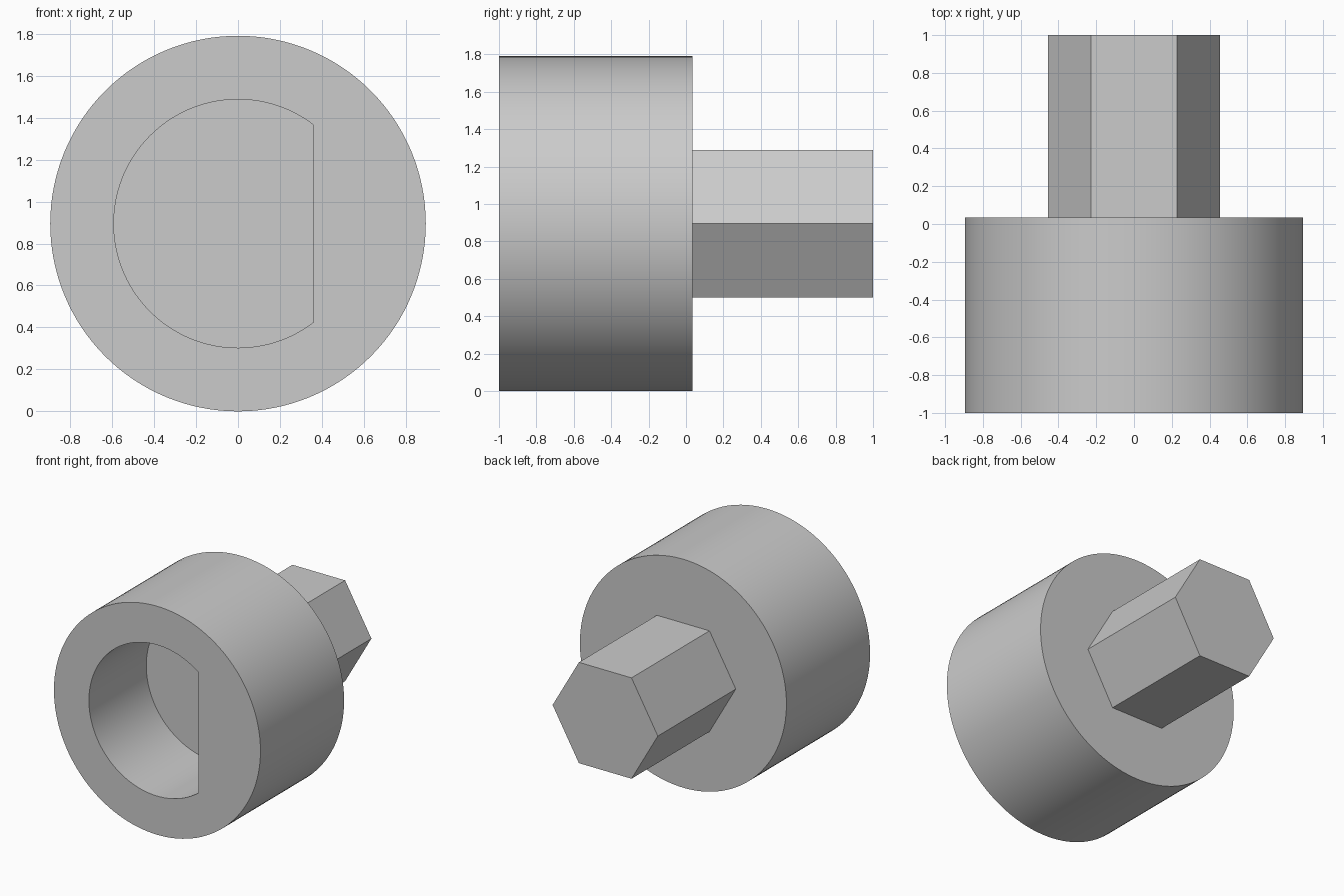
import bpy
import bmesh
from math import cos, sin, pi, acos

AXIS_Z = 0.895

cube = bpy.data.objects.get("Cube")
if cube:
    bpy.data.objects.remove(cube, do_unlink=True)

grey = bpy.data.materials.new("plain_grey")
grey.use_nodes = True
colour = (0.6, 0.6, 0.6, 1)
grey.diffuse_color = colour
grey.node_tree.nodes["Principled BSDF"].inputs["Base Color"].default_value = colour


def arc(radius, start, end, steps):
    """Points on an arc in the x-z plane, both ends included."""
    angles = [start + (end - start) * i / steps for i in range(steps + 1)]
    return [(radius * cos(a), radius * sin(a)) for a in angles]


def prism(name, outline, y0, y1):
    """Extrude a closed x-z outline along y."""
    bm = bmesh.new()
    face = bm.faces.new([bm.verts.new((x, y0, z + AXIS_Z)) for x, z in outline])
    moved = bmesh.ops.extrude_face_region(bm, geom=[face])["geom"]
    bmesh.ops.translate(bm, vec=(0, y1 - y0, 0),
                        verts=[g for g in moved if isinstance(g, bmesh.types.BMVert)])
    bmesh.ops.recalc_face_normals(bm, faces=bm.faces)
    mesh = bpy.data.meshes.new(name)
    bm.to_mesh(mesh)
    bm.free()
    mesh.materials.append(grey)
    obj = bpy.data.objects.new(name, mesh)
    bpy.context.collection.objects.link(obj)
    return obj


# Round body and hexagonal drive shaft
body = prism("socket_body", arc(0.895, 0, 2 * pi, 128)[:-1], -1, 0.035)
shaft = prism("hex_shaft", arc(0.456, 0, 2 * pi, 6)[:-1], 0, 1)

# Blind D-shaped bore, flat on the +x side
flat = acos(0.36 / 0.592)
bore = prism("bore_cutter", arc(0.592, flat, 2 * pi - flat, 96), -1.1, -0.29)
bore.hide_render = True
cut = body.modifiers.new("bore", "BOOLEAN")
cut.operation = "DIFFERENCE"
cut.solver = "EXACT"
cut.object = bore

# Bake the cut, then smooth the round walls only
bpy.ops.object.select_all(action="DESELECT")
body.select_set(True)
bpy.context.view_layer.objects.active = body
bpy.ops.object.modifier_apply(modifier=cut.name)
bpy.data.objects.remove(bore, do_unlink=True)
bpy.ops.object.shade_smooth_by_angle(angle=pi / 6)
